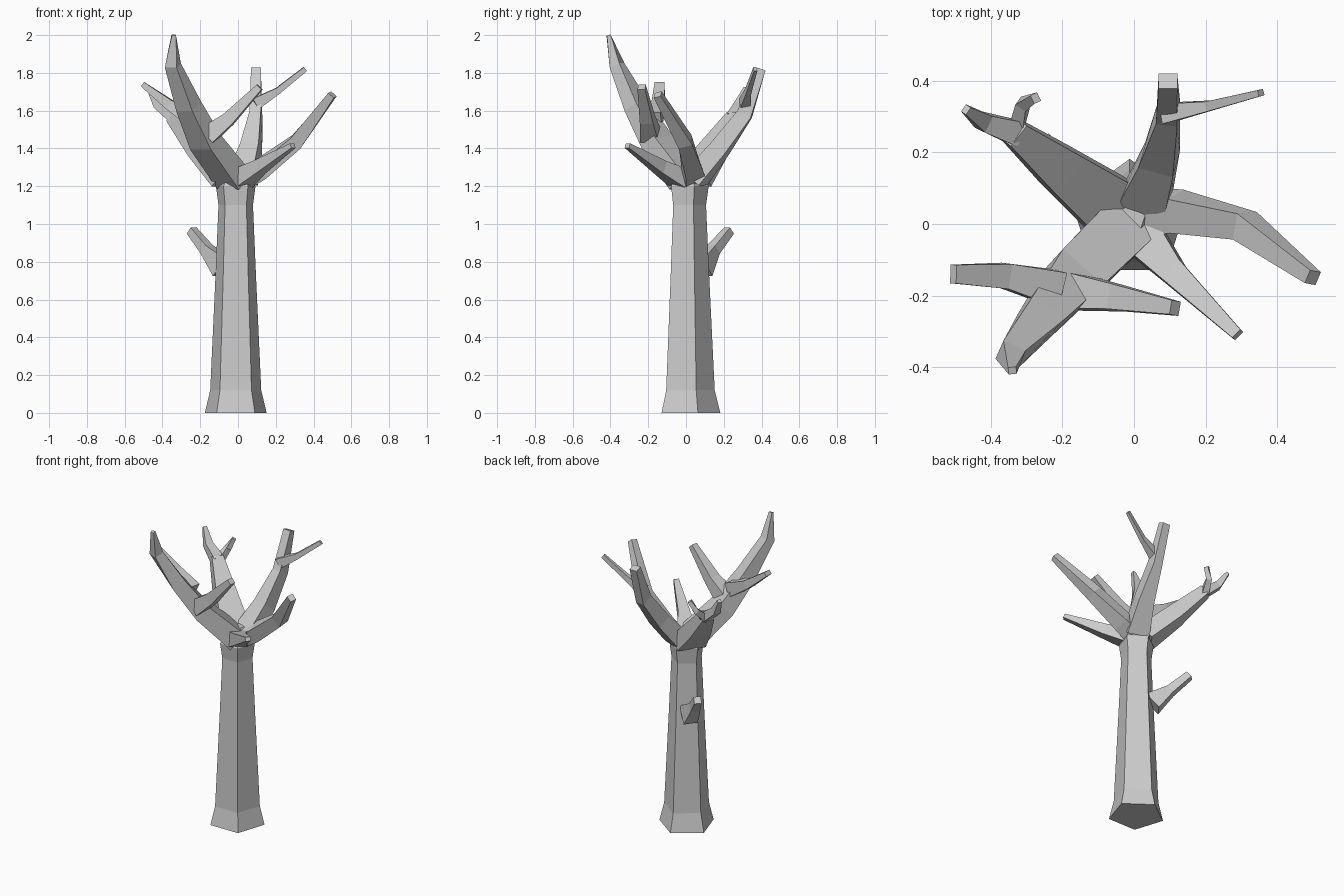
import bpy, bmesh, math
from mathutils import Vector, Matrix


def loft(name, rings):
    """Skin a closed tube through equal-length rings of points."""
    bm = bmesh.new()
    vs = [[bm.verts.new(p) for p in r] for r in rings]
    n = len(vs[0])
    for a, b in zip(vs, vs[1:]):
        for i in range(n):
            j = (i + 1) % n
            bm.faces.new((a[i], a[j], b[j], b[i]))
    bm.faces.new(vs[0][::-1])
    bm.faces.new(vs[-1])
    bmesh.ops.recalc_face_normals(bm, faces=bm.faces)
    me = bpy.data.meshes.new(name)
    bm.to_mesh(me)
    bm.free()
    ob = bpy.data.objects.new(name, me)
    bpy.context.collection.objects.link(ob)
    return ob


def branch(name, path, roll=0):
    """Four-sided limb; each path entry is x, y, z, half width, half thickness."""
    pts = [Vector(p[:3]) for p in path]
    rings = []
    for i, p in enumerate(path):
        t = Vector((0, 0, 0))
        if i > 0:
            t += (pts[i] - pts[i - 1]).normalized()
        if i < len(pts) - 1:
            t += (pts[i + 1] - pts[i]).normalized()
        t.normalize()
        side = t.cross(Vector((0, 0, 1))).normalized()
        up = side.cross(t)
        rot = Matrix.Rotation(math.radians(roll), 3, t)
        rings.append([pts[i] + rot @ (side * p[3] * a + up * p[4] * b)
                      for a, b in ((-1, -1), (1, -1), (1, 1), (-1, 1))])
    return loft(name, rings)


# Five-sided trunk with flared foot and crown
trunk = [(0, .172), (.12, .142), (.72, .113), (1.1, .096), (1.2, .110), (1.3, .045)]
loft("trunk", [[(-.012 + r * math.cos(math.radians(90 + 72 * k)),
                 .01 + r * math.sin(math.radians(90 + 72 * k)), z) for k in range(5)]
               for z, r in trunk])

# Front-left limb and its two side shoots
branch("front_left_limb", [(-.02, 0, 1.23, .08, .065), (-.17, -.15, 1.43, .075, .055),
                           (-.26, -.26, 1.62, .055, .045), (-.345, -.365, 1.84, .034, .03),
                           (-.34, -.41, 2.0, .011, .01)])
branch("front_left_inner_shoot", [(-.16, -.19, 1.47, .05, .05), (-.05, -.205, 1.555, .036, .035),
                                  (.115, -.235, 1.725, .02, .018)])
branch("front_left_outer_shoot", [(-.22, -.18, 1.55, .05, .045), (-.36, -.145, 1.63, .035, .027),
                                  (-.505, -.14, 1.74, .026, .014)])

# Back-left limb with a forked end
branch("back_left_limb", [(-.055, .04, 1.24, .09, .055), (-.2, .15, 1.40, .065, .05),
                          (-.34, .26, 1.57, .036, .033)])
branch("back_left_outer_twig", [(-.33, .255, 1.56, .035, .03), (-.42, .285, 1.63, .025, .022),
                                (-.47, .32, 1.72, .012, .01)])
branch("back_left_inner_twig", [(-.33, .265, 1.55, .022, .025), (-.31, .335, 1.615, .017, .017),
                                (-.275, .352, 1.68, .013, .012)])

# Back limb and its side shoot
branch("back_limb", [(.025, .05, 1.24, .07, .055), (.07, .18, 1.40, .05, .048),
                     (.095, .31, 1.58, .03, .04), (.095, .40, 1.82, .026, .022)])
branch("back_side_shoot", [(.09, .31, 1.635, .028, .032), (.21, .33, 1.705, .014, .017),
                           (.355, .367, 1.82, .009, .013)])

# Right limb
branch("right_limb", [(.04, .035, 1.25, .055, .05), (.12, .035, 1.29, .05, .045),
                      (.31, -.005, 1.435, .038, .038), (.5, -.15, 1.685, .02, .02)], 20)

# Front-right limb
branch("front_right_limb", [(.02, -.03, 1.24, .06, .05), (.11, -.135, 1.3, .036, .035),
                            (.29, -.31, 1.415, .016, .013)])

# Short stub low on the back-left of the trunk
branch("trunk_stub", [(-.075, .08, .77, .045, .06), (-.165, .145, .865, .03, .028),
                      (-.245, .228, .965, .022, .022)])
